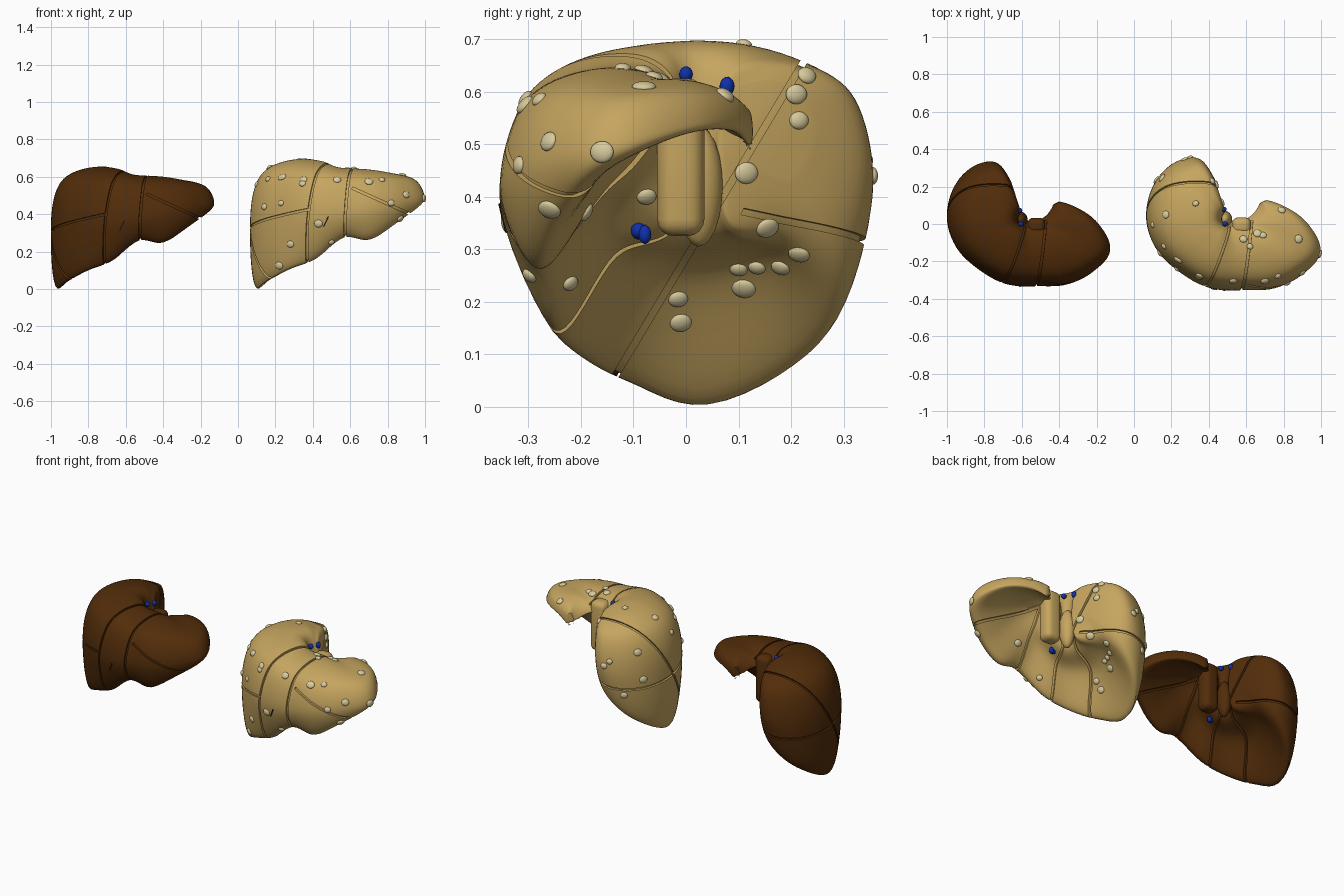
import bpy, bmesh
from math import cos, sin, radians
from mathutils import Vector, Matrix
from mathutils.bvhtree import BVHTree

if "Cube" in bpy.data.objects:
    bpy.data.objects.remove(bpy.data.objects["Cube"], do_unlink=True)


def material(name, rgb):
    m = bpy.data.materials.new(name)
    m.use_nodes = True
    m.diffuse_color = (*rgb, 1)
    m.node_tree.nodes["Principled BSDF"].inputs["Base Color"].default_value = (*rgb, 1)
    return m


BROWN = material("healthy brown", (.085, .026, .003))
TAN = material("fatty tan", (.56, .375, .115))
PALE = material("pale nodule", (.68, .59, .33))
BLUE = material("vein blue", (.005, .03, .4))
BLACK = material("slit black", (.012, .008, .004))

HUB = Vector((.5, .03, 0))
# Radial sections around the hub: angle, outer radius and its height,
# margin radius and height, underside, inner bottom and top heights
SECTIONS = [
    (108, .22, .52, .18, .44, .45, .47, .62),
    (114, .34, .46, .28, .33, .36, .38, .65),
    (126, .395, .40, .335, .22, .31, .36, .665),
    (148, .43, .38, .38, .10, .28, .36, .685),
    (178, .435, .38, .40, .005, .25, .36, .692),
    (203, .415, .38, .37, .05, .26, .36, .69),
    (228, .385, .38, .335, .11, .27, .36, .685),
    (254, .383, .38, .30, .165, .30, .36, .675),
    (282, .392, .40, .315, .275, .38, .38, .65),
    (304, .45, .42, .365, .265, .43, .45, .645),
    (323, .50, .46, .43, .36, .50, .52, .64),
    (340, .527, .50, .485, .46, .53, .545, .625),
    (356, .43, .54, .405, .52, .545, .555, .62),
    (372, .31, .545, .29, .525, .533, .535, .598),
    (385, .23, .52, .22, .49, .50, .505, .565),
]


def spline(pts, steps, closed):
    """Smooth curve through points of any dimension."""
    n, out = len(pts), []
    for i in range(n if closed else n - 1):
        ids = range(i - 1, i + 3)
        a, b, c, d = [Vector(pts[k % n] if closed else pts[min(max(k, 0), n - 1)]) for k in ids]
        for s in range(steps):
            t = s / steps
            out.append(b + (c - a) * (t / 2) + (2 * a - 5 * b + 4 * c - d) * (t * t / 2)
                       + (3 * b - a - 3 * c + d) * (t ** 3 / 2))
    if not closed:
        out.append(Vector(pts[-1]))
    return out


def profile(row):
    angle, out, z_out, r_low, z_low, z_under, z_in, top = row
    inner = .05 + max(0, angle - 335) * .0028
    crest = inner + .4 * (out - inner)
    return spline([(inner, z_in), (inner, top - .04), (crest, top),
                   (crest + .75 * (out - crest), z_out + .74 * (top - z_out)),
                   (out, z_out), (r_low, z_low),
                   ((inner + r_low) / 2, z_under)], 10, True)


def finish(name, bm, mat, place):
    me = bpy.data.meshes.new(name)
    bm.to_mesh(me)
    bm.free()
    me.transform(place)
    me.materials.append(mat)
    ob = bpy.data.objects.new(name, me)
    bpy.context.collection.objects.link(ob)
    return ob


def smooth(ob):
    bpy.ops.object.select_all(action='DESELECT')
    ob.select_set(True)
    bpy.context.view_layer.objects.active = ob
    bpy.ops.object.shade_smooth_by_angle(angle=radians(40))


def liver_mesh(inset=0):
    bm = bmesh.new()
    rings = []
    for row in spline(SECTIONS, 6, False):
        a = radians(row[0])
        rings.append([bm.verts.new(HUB + Vector((max(r, .012) * cos(a), max(r, .012) * sin(a), z)))
                      for r, z in profile(row)])
    for p, q in zip(rings, rings[1:]):
        for i in range(len(p)):
            j = (i + 1) % len(p)
            bm.faces.new((p[i], p[j], q[j], q[i]))
    bm.faces.new(rings[0])
    bm.faces.new(rings[-1])
    bmesh.ops.recalc_face_normals(bm, faces=bm.faces)
    bm.normal_update()
    if inset:
        moved = [v.co - v.normal * inset for v in bm.verts]
        for v, co in zip(bm.verts, moved):
            v.co = co
    return bm


def slab(centre, normal, along, half_length):
    """Thin cutter that opens the gap between two segments."""
    n = Vector(normal).normalized()
    v = n.cross(Vector(along)).normalized()
    u = v.cross(n)
    frame = Matrix((u * half_length, v * .6, n * .0065)).transposed().to_4x4()
    bm = bmesh.new()
    bmesh.ops.create_cube(bm, size=2, matrix=Matrix.Translation(centre) @ frame)
    bmesh.ops.recalc_face_normals(bm, faces=bm.faces)
    ob = finish("gap_cutter", bm, BLACK, Matrix())
    ob.hide_render = True
    return ob


ray_a = radians(251)
ray = Vector((cos(ray_a), sin(ray_a), 0))
GAPS = [
    (HUB + ray * .25 + Vector((0, 0, .4)), (.945, -.326, -.12), ray, .24),
    ((.592, -.2, .4), (1, -.12, -.06), (0, 1, 0), .22),
    ((.82, 0, .446), (.14, 0, .31), (1, 0, -.45), .23),
    ((.19, 0, .352), (-.13, .15, 1), (1, -.18, .13), .255),
    ((.2, .07, .4), (0, 1, -.6), (1, 0, 0), .3),
]


def cut_segments(ob):
    cutters = [slab(*g) for g in GAPS]
    for c in cutters:
        mod = ob.modifiers.new("gap", 'BOOLEAN')
        mod.operation, mod.solver, mod.object = 'DIFFERENCE', 'EXACT', c
    bpy.context.view_layer.update()
    dg = bpy.context.evaluated_depsgraph_get()
    me = bpy.data.meshes.new_from_object(ob.evaluated_get(dg))
    ob.modifiers.clear()
    ob.data = me
    for c in cutters:
        bpy.data.objects.remove(c, do_unlink=True)


def blobs(name, specs, mat, place):
    """Group of ellipsoids given as (matrix, radii)."""
    bm = bmesh.new()
    for frame, radii in specs:
        bmesh.ops.create_icosphere(bm, subdivisions=3, radius=1,
                                   matrix=frame @ Matrix.Diagonal((*radii, 1)))
    smooth(finish(name, bm, mat, place))


def on_surface(tree, origin, direction):
    hit, normal, _, _ = tree.ray_cast(Vector(origin), Vector(direction))
    if hit is None:
        return None
    return Matrix.Translation(hit) @ normal.to_track_quat('Z', 'Y').to_matrix().to_4x4()


def build_liver(prefix, flesh, place):
    # Segments over an inner core that forms the groove floors
    body = finish(prefix + "_segments", liver_mesh(), flesh, Matrix())
    cut_segments(body)
    body.data.transform(place)
    smooth(body)
    smooth(finish(prefix + "_core", liver_mesh(.01), flesh, place))
    # Caudate lobe in the notch: a rounded column and a process beside it
    at = Matrix.Translation
    column = bmesh.new()
    bmesh.ops.create_cube(column, size=1, matrix=at((.575, -.01, .475))
                          @ Matrix.Diagonal((.1, .09, .3, 1)))
    bmesh.ops.bevel(column, geom=column.edges[:], offset=.032, segments=4,
                    profile=.5, affect='EDGES')
    smooth(finish(prefix + "_caudate_lobe", column, flesh, place))
    blobs(prefix + "_caudate_process", [(at((.485, .025, .42)), (.04, .045, .115))], flesh, place)
    # Veins above and below the notch
    blobs(prefix + "_veins", [(at((.481, .078, .61)), (.014, .014, .018)),
                              (at((.487, 0, .633)), (.015, .013, .015)),
                              (at((.49, -.09, .335)), (.023, .015, .017)),
                              (at((.508, -.078, .328)), (.013, .012, .018))], BLUE, place)
    # Ligament slit on the front
    bm = liver_mesh()
    tree = BVHTree.FromBMesh(bm)
    bm.free()
    slit = bmesh.new()
    frame = on_surface(tree, (.47, -1, .36), (0, 1, 0))
    bmesh.ops.create_cube(slit, size=1, matrix=frame @ Matrix.Rotation(-.45, 4, 'Z')
                          @ Matrix.Diagonal((.006, .06, .006, 1)))
    finish(prefix + "_ligament_slit", slit, BLACK, place)
    return tree


brown_place = Matrix.Translation((-1.061, 0, 0)) @ Matrix.Diagonal((.937, .94, .94, 1))
build_liver("healthy_liver", BROWN, brown_place)
tree = build_liver("fatty_liver", TAN, Matrix())

# Nodules scattered on the fatty liver, listed by side
front = [(.23, .46), (.14, .44), (.28, .24), (.43, .35), (.5, .25), (.345, .565), (.53, .585),
         (.7, .575), (.77, .585), (.82, .46), (.9, .505), (.22, .125), (.1, .56), (.24, .6),
         (.35, .585)]
left = [(.115, .445), (-.04, .505), (-.075, .4), (-.19, .37), (-.26, .375), (-.22, .235),
        (-.015, .205), (-.01, .16), (.11, .225), (.135, .265), (.18, .265), (.215, .29),
        (.155, .34), (.1, .262), (.215, .545), (.21, .595), (-.16, .485)]
above = [(.33, .11), (.42, .23), (.585, -.08), (.66, -.05), (.62, -.12), (.69, -.06),
         (.79, .075), (.88, -.08), (.16, -.12), (.23, -.19), (.17, .05)]
back = [(.15, .52), (.27, .47), (.3, .44), (.2, .27), (.12, .36)]
rays = [((x, -2, z), (0, 1, 0)) for x, z in front]
rays += [((2, y, z), (-1, 0, 0)) for y, z in left]
rays += [((x, y, 2), (0, 0, -1)) for x, y in above]
rays += [((x, 2, z), (0, -1, 0)) for x, z in back]
nodules = []
for i, (origin, direction) in enumerate(rays):
    frame = on_surface(tree, origin, direction)
    if frame:
        size = .017 + .002 * (i % 4)
        nodules.append((frame, (size, size * .9, .01)))
blobs("fatty_liver_nodules", nodules, PALE, Matrix())
